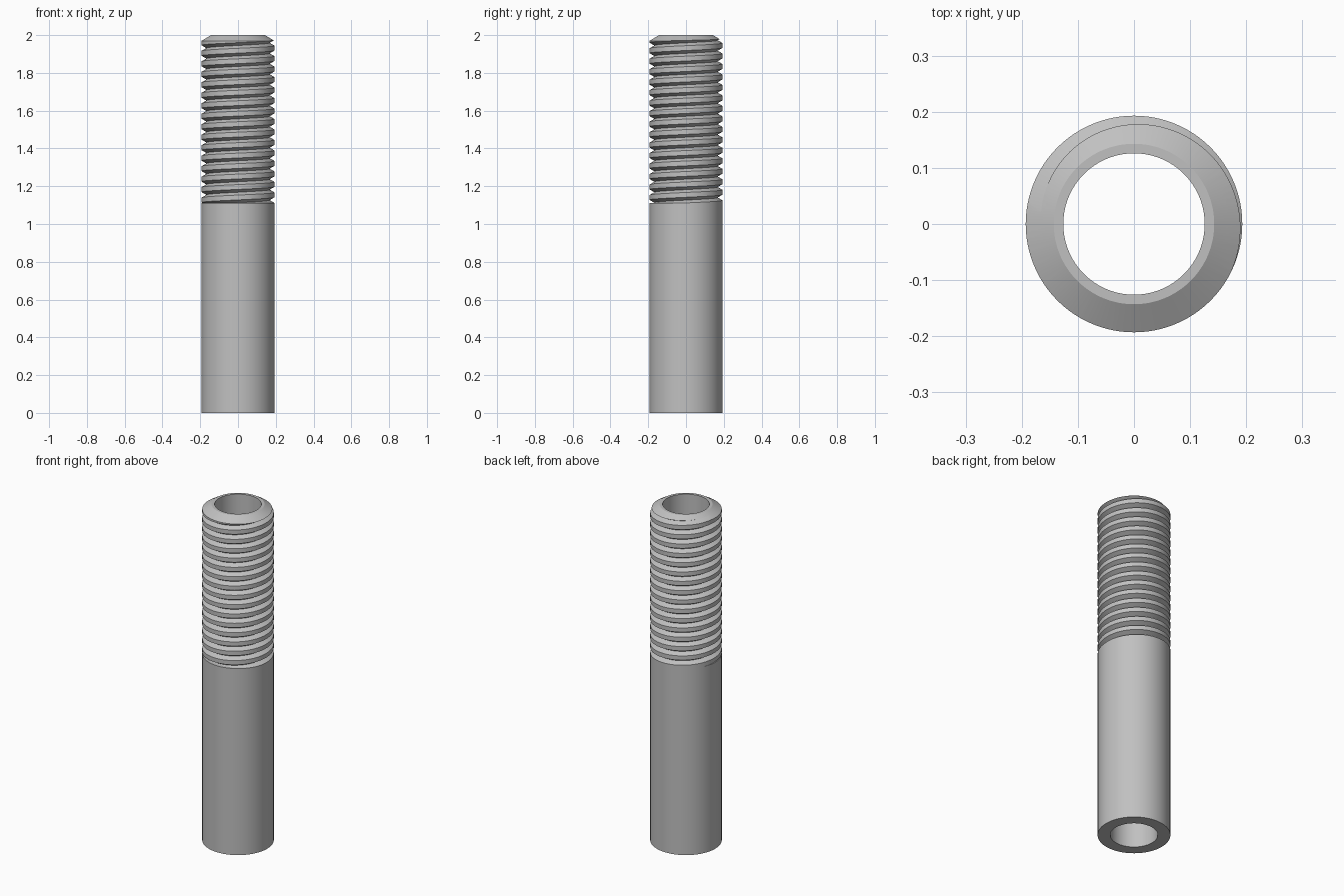
import bpy, bmesh, math

cube = bpy.data.objects.get("Cube")
if cube:
    bpy.data.objects.remove(cube, do_unlink=True)

SEGMENTS = 96
RADIUS, BORE, HEIGHT = 0.193, 0.126, 2.0
THREAD_START = 1.11
PITCH, DEPTH, HALF_GROOVE = 0.0555, 0.026, 0.015
ROOT_Z = 1.959          # height of a groove root at angle zero

steel = bpy.data.materials.new("steel_grey")
steel.use_nodes = True
GREY = (0.53, 0.53, 0.53, 1)
steel.diffuse_color = GREY
steel.node_tree.nodes["Principled BSDF"].inputs["Base Color"].default_value = GREY


def sweep(name, column, closed):
    """Turn one (radius, height) column per angle into a solid around z."""
    bm = bmesh.new()
    cols = []
    for i in range(SEGMENTS + 1):
        a = math.tau * i / SEGMENTS
        cols.append([bm.verts.new((r * math.cos(a), r * math.sin(a), z))
                     for r, z in column(a)])
    rows = len(cols[0])
    for left, right in zip(cols, cols[1:]):
        for j in range(rows if closed else rows - 1):
            k = (j + 1) % rows
            bm.faces.new((left[j], right[j], right[k], left[k]))
    bmesh.ops.remove_doubles(bm, verts=bm.verts, dist=1e-5)
    if not closed:
        bmesh.ops.holes_fill(bm, edges=[e for e in bm.edges if e.is_boundary], sides=0)
    bmesh.ops.recalc_face_normals(bm, faces=bm.faces)
    mesh = bpy.data.meshes.new(name)
    bm.to_mesh(mesh)
    bm.free()
    mesh.materials.append(steel)
    obj = bpy.data.objects.new(name, mesh)
    bpy.context.collection.objects.link(obj)
    return obj


def rod_column(angle):
    """Plain shank, then a right-handed V groove up past the tip."""
    top = HEIGHT + 0.05
    rise = PITCH * angle / math.tau
    points = [(RADIUS, 0), (RADIUS, THREAD_START)]
    for turn in range(-18, 4):
        for offset in (0, HALF_GROOVE, PITCH - HALF_GROOVE):
            z = ROOT_Z + rise + turn * PITCH + offset
            z = min(max(z, THREAD_START), top)
            phase = (z - ROOT_Z - rise) % PITCH
            from_root = min(phase, PITCH - phase)
            r = RADIUS - DEPTH + from_root * DEPTH / HALF_GROOVE
            points.append((min(r, RADIUS), z))
    return points


def envelope_column(angle):
    """Tube with the bore and the chamfered tip."""
    return [(BORE, -0.1), (BORE, HEIGHT), (0.143, HEIGHT),
            (0.243, HEIGHT - 0.06), (0.243, -0.1)]


# Threaded tube, trimmed to the bore and the chamfer
tube = sweep("threaded_tube", rod_column, False)
envelope = sweep("envelope_cutter", envelope_column, True)
envelope.hide_render = True
trim = tube.modifiers.new("trim", 'BOOLEAN')
trim.operation = 'INTERSECT'
trim.solver = 'EXACT'
trim.object = envelope

bpy.ops.object.select_all(action='DESELECT')
tube.select_set(True)
bpy.context.view_layer.objects.active = tube
bpy.ops.object.modifier_apply(modifier=trim.name)
bpy.data.objects.remove(envelope, do_unlink=True)
bpy.ops.object.shade_smooth_by_angle(angle=math.radians(20))
